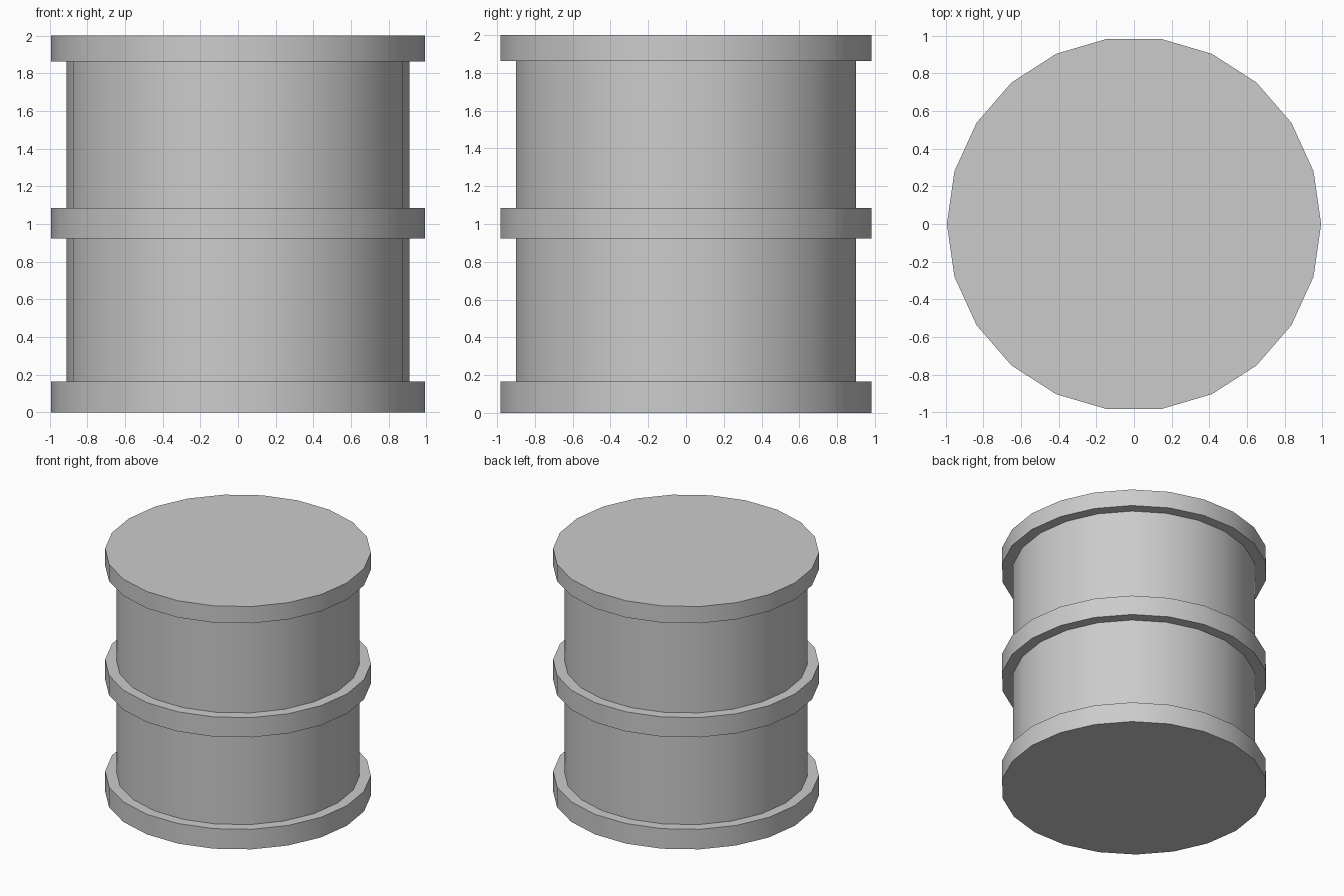
import bpy, bmesh, math

if "Cube" in bpy.data.objects:
    bpy.data.objects.remove(bpy.data.objects["Cube"])

SIDES = 22
RIM, WALL = 0.993, 0.909

# Half-section of the drum (radius, height), from bottom rim to top rim
profile = [
    (RIM, 0.0), (RIM, 0.165), (WALL, 0.165),
    (WALL, 0.923), (RIM, 0.923), (RIM, 1.085), (WALL, 1.085),
    (WALL, 1.862), (RIM, 1.862), (RIM, 2.0),
]


def lathe(name, points, sides):
    """Revolve a half-section about z and cap both ends."""
    bm = bmesh.new()
    rings = []
    for r, z in points:
        rings.append([bm.verts.new((r * math.cos(2 * math.pi * i / sides),
                                    r * math.sin(2 * math.pi * i / sides), z))
                      for i in range(sides)])
    for low, high in zip(rings, rings[1:]):
        for i in range(sides):
            j = (i + 1) % sides
            bm.faces.new((low[i], low[j], high[j], high[i]))
    bm.faces.new(rings[0][::-1])
    bm.faces.new(rings[-1])
    mesh = bpy.data.meshes.new(name)
    bm.to_mesh(mesh)
    bm.free()
    obj = bpy.data.objects.new(name, mesh)
    bpy.context.collection.objects.link(obj)
    return obj


# Drum with bottom, middle and top bands; smooth walls, sharp rims
drum = lathe("drum", profile, SIDES)
bpy.context.view_layer.objects.active = drum
drum.select_set(True)
bpy.ops.object.shade_smooth_by_angle(angle=math.radians(30))
